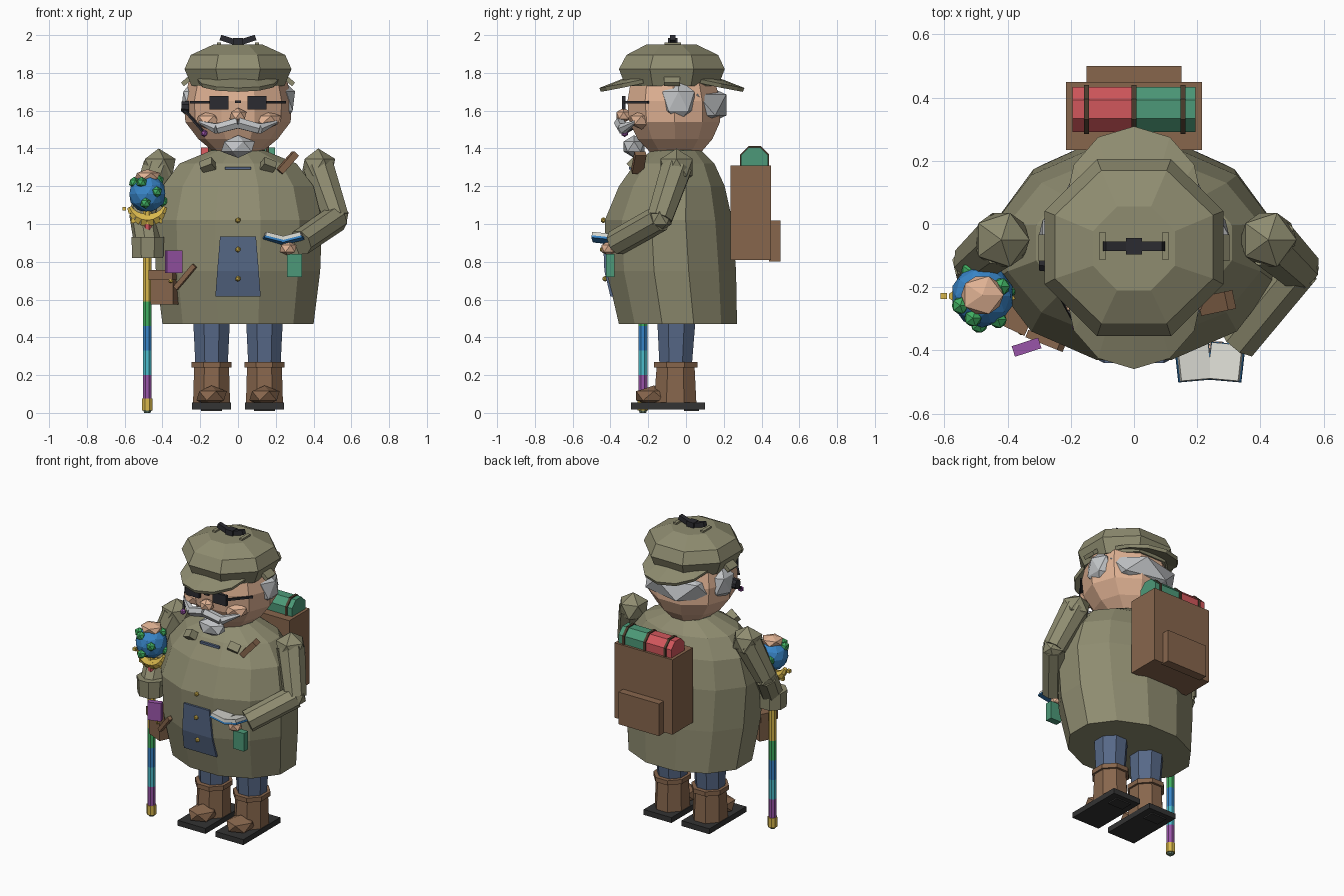
import bpy, bmesh, math
from mathutils import Vector, Matrix

if "Cube" in bpy.data.objects:
    bpy.data.objects.remove(bpy.data.objects["Cube"])

MATS = {}
COL = dict(khaki=(.56, .55, .44), skin=(.88, .70, .58), hair=(.76, .77, .78), denim=(.34, .41, .53),
           leather=(.53, .40, .30), sole=(.20, .20, .20), black=(.17, .17, .19), gold=(.85, .72, .30),
           blue=(.22, .52, .78), green=(.25, .68, .38), red=(.82, .34, .36), roll_green=(.30, .60, .47),
           purple=(.60, .33, .66), cyan=(.30, .74, .80), orange=(.85, .5, .25), collar=(.40, .50, .43),
           paper=(.85, .85, .82), strap=(.30, .24, .18))


def lin(c):
    return c / 12.92 if c <= .04045 else ((c + .055) / 1.055) ** 2.4


def finish(name, bm, color):
    bmesh.ops.recalc_face_normals(bm, faces=bm.faces)
    me = bpy.data.meshes.new(name)
    bm.to_mesh(me)
    bm.free()
    ob = bpy.data.objects.new(name, me)
    bpy.context.collection.objects.link(ob)
    if color not in MATS:
        m = bpy.data.materials.new(color)
        m.diffuse_color = [lin(c) for c in COL[color]] + [1]
        m.use_nodes = True
        m.node_tree.nodes["Principled BSDF"].inputs["Base Color"].default_value = m.diffuse_color
        MATS[color] = m
    me.materials.append(MATS[color])
    return ob


def loft(name, rings, n, color):
    """rings: (z, half width x, front y, back y, centre x)"""
    bm = bmesh.new()
    k = 1 / math.cos(math.pi / n)
    loops = []
    for z, rx, y0, y1, cx in rings:
        angs = [2 * math.pi * (i + .5) / n - math.pi / 2 for i in range(n)]
        loops.append([bm.verts.new((cx + rx * k * math.cos(a), (y0 + y1) / 2 + (y1 - y0) / 2 * k * math.sin(a), z))
                      for a in angs])
    for a, b in zip(loops, loops[1:]):
        for i in range(n):
            j = (i + 1) % n
            bm.faces.new((a[i], a[j], b[j], b[i]))
    bm.faces.new(loops[0])
    bm.faces.new(loops[-1])
    return finish(name, bm, color)


def ball(name, c, r, color, sub=1):
    r = r if isinstance(r, tuple) else (r, r, r)
    bm = bmesh.new()
    bmesh.ops.create_icosphere(bm, subdivisions=sub, radius=1,
                               matrix=Matrix.Translation(c) @ Matrix.Diagonal((*r, 1)))
    return finish(name, bm, color)


def box(name, c, s, color, rot=(0, 0, 0)):
    bm = bmesh.new()
    R = Matrix.Identity(4)
    for ax, a in zip('XYZ', rot):
        R = Matrix.Rotation(math.radians(a), 4, ax) @ R
    bmesh.ops.create_cube(bm, size=1, matrix=Matrix.Translation(c) @ R @ Matrix.Diagonal((*s, 1)))
    return finish(name, bm, color)


def limb(name, p, q, r1, r2, color, n=8):
    p, q = Vector(p), Vector(q)
    d = q - p
    M = Matrix.Translation((p + q) / 2) @ d.to_track_quat('Z', 'Y').to_matrix().to_4x4()
    bm = bmesh.new()
    bmesh.ops.create_cone(bm, cap_ends=True, segments=n, radius1=r1, radius2=r2, depth=d.length,
                          matrix=M @ Matrix.Rotation(math.pi / n, 4, 'Z'))
    return finish(name, bm, color)


# Coat and collar
loft("coat", [(.47, .40, -.355, .27, 0), (.75, .435, -.42, .265, 0), (1.02, .445, -.43, .245, 0),
              (1.2, .40, -.355, .205, 0), (1.32, .31, -.27, .15, 0), (1.39, .14, -.18, .08, 0)], 12, "khaki")
loft("collar", [(1.34, .16, -.21, .09, 0), (1.42, .12, -.17, .07, 0)], 10, "collar")
for s in (-1, 1):
    box("lapel", (s * .16, -.27, 1.31), (.07, .05, .05), "khaki", (-40, s * 20, s * 20))
box("collar_tape", (0, -.295, 1.295), (.14, .015, .014), "denim")

# Apron panel following the belly, and buttons
bm = bmesh.new()
rows = [[bm.verts.new((s * w, y, z)) for s, y in ((-1, f), (1, f), (1, f + .04), (-1, f + .04))]
        for z, w, f in ((.615, .12, -.40), (.75, .11, -.432), (.935, .095, -.44))]
for a, b in zip(rows, rows[1:]):
    for i in range(4):
        bm.faces.new((a[i], a[(i + 1) % 4], b[(i + 1) % 4], b[i]))
bm.faces.new(rows[0])
bm.faces.new(rows[-1])
finish("apron_panel", bm, "denim")
for z, y in ((1.02, -.437), (.865, -.442), (.71, -.428)):
    ball("button", (0, y, z), .016, "gold")

# Legs and boots
for s in (-1, 1):
    x = s * .14
    loft("trouser_leg", [(.24, .085, -.14, .03, x), (.55, .1, -.155, .055, x)], 8, "denim")
    loft("boot_shaft", [(.05, .098, -.17, .055, x), (.25, .092, -.155, .045, x)], 8, "leather")
    loft("boot_cuff", [(.24, .105, -.17, .06, x), (.27, .105, -.17, .06, x)], 8, "leather")
    ball("boot_toe", (x, -.17, .09), (.09, .11, .055), "leather")
    box("boot_sole", (x, -.095, .037), (.205, .39, .036), "sole")
    box("boot_heel", (x, .03, .018), (.11, .08, .015), "sole")

# Head, hair and face
loft("head", [(1.38, .12, -.19, .08, 0), (1.45, .2, -.255, .14, 0), (1.54, .265, -.3, .18, 0),
              (1.65, .272, -.31, .18, 0), (1.77, .245, -.29, .15, 0)], 10, "skin")
ball("back_hair", (0, .06, 1.63), (.265, .18, .125), "hair")
for s in (-1, 1):
    ball("side_hair", (s * .235, -.04, 1.65), (.075, .1, .115), "hair")
    ball("cheek", (s * .15, -.235, 1.55), (.085, .07, .05), "skin")
    limb("moustache_inner", (0, -.35, 1.535), (s * .11, -.335, 1.505), .032, .03, "hair", 6)
    limb("moustache_tip", (s * .11, -.335, 1.505), (s * .205, -.27, 1.54), .03, .008, "hair", 6)
    box("dark_lens", (s * .1, -.33, 1.642), (.1, .018, .07), "black")
    limb("glasses_arm", (s * .14, -.33, 1.645), (s * .25, -.2, 1.645), .009, .009, "black", 4)
box("glasses_bridge", (0, -.33, 1.648), (.03, .015, .014), "black")
ball("nose", (0, -.33, 1.575), (.05, .045, .04), "skin")
ball("goatee", (0, -.275, 1.41), (.1, .065, .06), "hair")

# Headset with microphone
limb("headset_earpiece", (-.26, -.12, 1.62), (-.3, -.12, 1.62), .035, .03, "black")
limb("microphone_boom", (-.29, -.12, 1.61), (-.18, -.32, 1.485), .009, .009, "black", 5)
ball("microphone", (-.178, -.325, 1.48), .02, "purple")

# Cap with two brims, side flaps and a bow
loft("cap", [(1.73, .245, -.32, .17, 0), (1.82, .283, -.355, .205, 0), (1.895, .25, -.315, .17, 0),
             (1.95, .13, -.21, .055, 0)], 8, "khaki")
for s, name in ((-1, "front_brim"), (1, "rear_brim")):
    bm = bmesh.new()
    inner, outer = [], []
    for i in range(7):
        a = math.radians(-54 + 18 * i)
        c = math.cos(a * 90 / 54)
        inner.append(bm.verts.new((.25 * math.sin(a), -.075 + s * .24 * math.cos(a), 1.765)))
        r = .26 + .12 * c
        outer.append(bm.verts.new((r * math.sin(a), -.075 + s * r * math.cos(a), 1.755 - .045 * c)))
    for i in range(6):
        bm.faces.new((inner[i], inner[i + 1], outer[i + 1], outer[i]))
    m = finish(name, bm, "khaki").modifiers.new("thick", 'SOLIDIFY')
    m.thickness, m.offset = .022, 0
for s in (-1, 1):
    box("ear_flap", (s * .275, -.075, 1.755), (.05, .085, .025), "khaki", (0, s * 40, 0))
    box("flap_toggle", (s * .1, -.07, 1.95), (.022, .085, .022), "khaki")
    box("bow_loop", (s * .055, -.07, 1.975), (.08, .03, .03), "black", (0, -s * 18, 0))
box("bow_knot", (0, -.07, 1.967), (.052, .052, .035), "black")

# Arms
for name, pts in (("left", ((.425, -.05, 1.30), (.52, -.14, 1.03), (.33, -.37, .90))),
                  ("right", ((-.42, -.05, 1.30), (-.505, -.12, 1.06), (-.48, -.225, .89)))):
    ball(name + "_shoulder", pts[0], .1, "khaki")
    limb(name + "_upper_arm", pts[0], pts[1], .088, .072, "khaki")
    ball(name + "_elbow", pts[1], .073, "khaki")
    limb(name + "_forearm", pts[1], pts[2], .072, .07, "khaki")
loft("right_cuff", [(.82, .082, -.31, -.15, -.478), (.93, .086, -.315, -.145, -.478)], 8, "khaki")
ball("left_hand", (.265, -.41, .87), (.05, .045, .04), "skin")
ball("right_hand", (-.48, -.225, 1.255), (.075, .07, .035), "skin")

# Open book and hanging tag
for s in (-1, 1):
    box("book_cover", (.24 + s * .052, -.437, .915), (.11, .12, .012), "blue", (-6, -s * 14, -s * 5))
    box("book_pages", (.24 + s * .05, -.437, .93), (.1, .115, .022), "paper", (-6, -s * 14, -s * 5))
box("green_tag", (.3, -.40, .78), (.08, .045, .12), "roll_green")

# Striped walking staff
X, Y = -.48, -.228
stripes = [(.07, "purple"), (.2, "cyan"), (.33, "blue"), (.46, "green"), (.59, "gold"),
           (.82, "orange"), (.88, "red"), (1.0, "gold")]
for (z, c), (z2, _) in zip(stripes, stripes[1:] + [(1.1, "")]):
    limb("staff_stripe", (X, Y, z), (X, Y, z2), .025, .025, c)
limb("staff_ferrule", (X, Y, .012), (X, Y, .075), .03, .03, "gold")
limb("staff_tip", (X, Y, 0), (X, Y, .015), .018, .024, "collar")

# Globe with land patches, held by a toothed gold crescent
ball("globe", (X, Y, 1.16), .1, "blue", 2)
for dx, dy, dz in ((.05, -.075, .01), (-.07, -.03, .06), (-.04, .08, 0), (.08, .02, -.04),
                   (.06, .03, .07), (-.01, -.09, -.05), (-.03, -.07, .06)):
    ball("land_patch", (X + dx, Y + dy, 1.16 + dz), .03, "green")
P = []
for i in range(9):
    a = math.pi + math.pi * (i + 1) / 10
    P.append(Vector((X + .1 * math.cos(a), Y, 1.12 + .1 * math.sin(a))))
for i in range(8):
    w = (.014, .022, .03, .036, .036, .036, .03, .022, .014)
    limb("crescent_segment", P[i], P[i + 1], w[i], w[i + 1], "gold", 6)
for p in P[::2]:
    d = (p - Vector((X, Y, 1.12))).normalized()
    box("crescent_tooth", p + d * .028, (.02, .02, .02), "gold")

# Belt pouch, card, stick and shoulder pencil
box("hip_pouch", (-.38, -.26, .66), (.13, .11, .17), "leather", (0, 0, -25))
box("pouch_flap", (-.385, -.27, .73), (.14, .12, .055), "leather", (0, 0, -25))
ball("pouch_stud", (-.355, -.34, .70), .014, "gold")
box("purple_card", (-.34, -.39, .80), (.088, .035, .12), "purple", (0, 0, 18))
limb("pouch_stick", (-.33, -.35, .66), (-.23, -.39, .78), .018, .018, "leather", 4)
box("shoulder_pencil", (.262, -.25, 1.325), (.035, .06, .13), "leather", (0, 42, 12))

# Backpack and bedroll
box("backpack", (0, .3425, 1.06), (.43, .215, .50), "leather")
box("backpack_pocket", (0, .47, .91), (.30, .06, .215), "leather")
for x0, x1, c in ((-.195, 0, "red"), (0, .195, "roll_green")):
    limb("bedroll_half", (x0, .363, 1.335), (x1, .363, 1.335), .077, .077, c)
for x in (-.15, 0, .155):
    limb("bedroll_strap", (x - .008, .363, 1.335), (x + .008, .363, 1.335), .084, .084, "strap")
